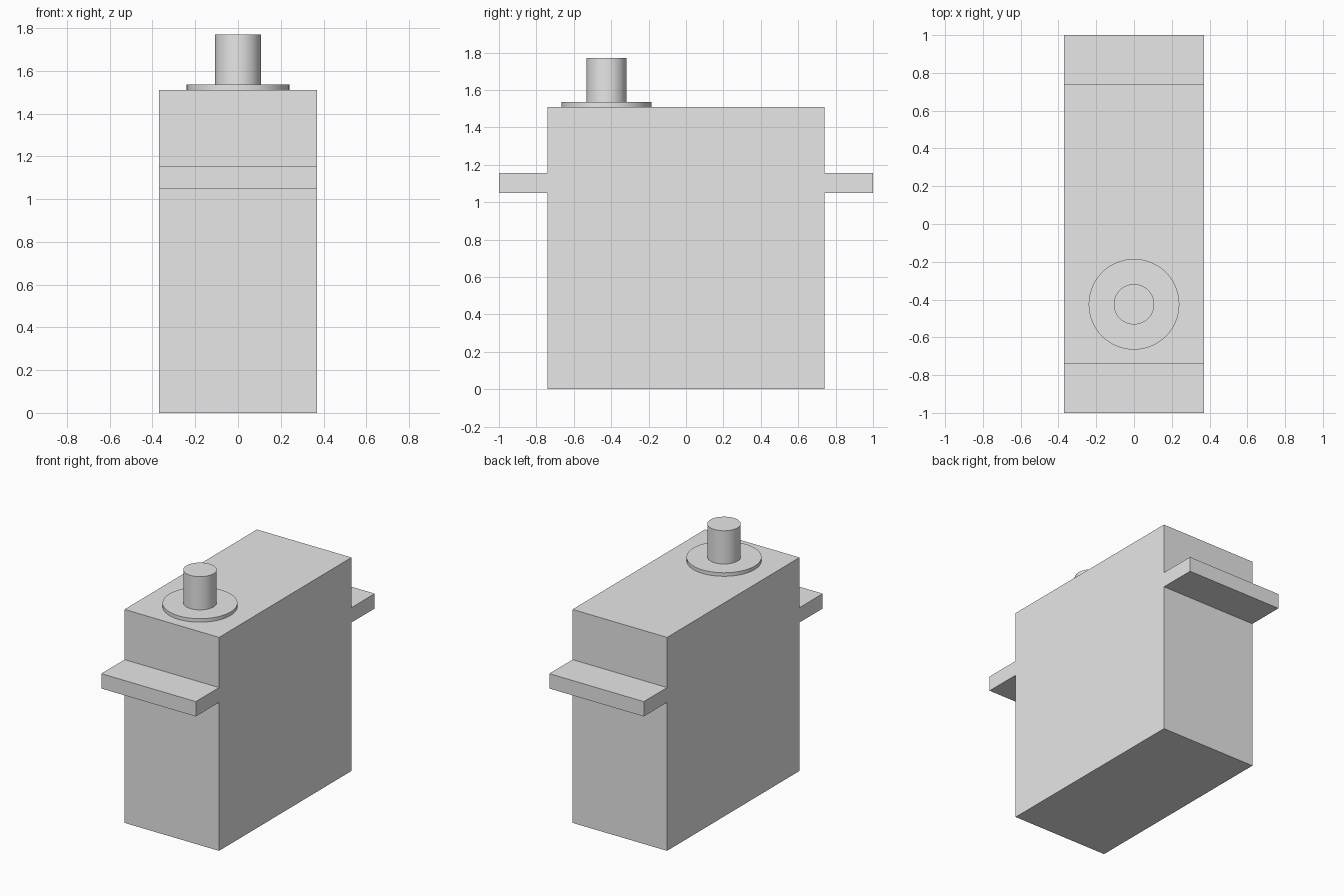
import bpy
import bmesh
import math

default = bpy.data.objects.get("Cube")
if default:
    bpy.data.objects.remove(default, do_unlink=True)

HALF_WIDTH = 0.37
HALF_DEPTH = 0.74
TOP = 1.51
TAB_LOW, TAB_HIGH = 1.05, 1.155
SHAFT_Y = -0.425

grey = bpy.data.materials.new("light grey plastic")
grey.use_nodes = True
colour = (0.8, 0.8, 0.8, 1)
grey.diffuse_color = colour
grey.node_tree.nodes["Principled BSDF"].inputs["Base Color"].default_value = colour


def extruded_profile(name, points, half_width):
    """Extrude a closed (y, z) outline symmetrically along x."""
    bm = bmesh.new()
    face = bm.faces.new([bm.verts.new((-half_width, y, z)) for y, z in points])
    result = bmesh.ops.extrude_face_region(bm, geom=[face])
    moved = [v for v in result["geom"] if isinstance(v, bmesh.types.BMVert)]
    bmesh.ops.translate(bm, verts=moved, vec=(2 * half_width, 0, 0))
    bmesh.ops.recalc_face_normals(bm, faces=bm.faces)
    mesh = bpy.data.meshes.new(name)
    bm.to_mesh(mesh)
    bm.free()
    mesh.materials.append(grey)
    obj = bpy.data.objects.new(name, mesh)
    bpy.context.collection.objects.link(obj)
    return obj


def upright_cylinder(name, radius, low, high):
    bpy.ops.mesh.primitive_cylinder_add(
        vertices=64, radius=radius, depth=high - low,
        location=(0, SHAFT_Y, (low + high) / 2))
    obj = bpy.context.object
    obj.name = name
    obj.data.materials.append(grey)
    bpy.ops.object.shade_smooth_by_angle(angle=math.radians(30))
    return obj


# Motor case with a mounting tab at each end, as one mirrored outline
half = [(HALF_DEPTH, 0), (HALF_DEPTH, TAB_LOW), (1, TAB_LOW),
        (1, TAB_HIGH), (HALF_DEPTH, TAB_HIGH), (HALF_DEPTH, TOP)]
outline = half + [(-y, z) for y, z in reversed(half)]
extruded_profile("case_with_mounting_tabs", outline, HALF_WIDTH)

# Raised collar and output shaft
upright_cylinder("shaft_collar", 0.24, TOP, 1.535)
upright_cylinder("output_shaft", 0.107, TOP, 1.77)
